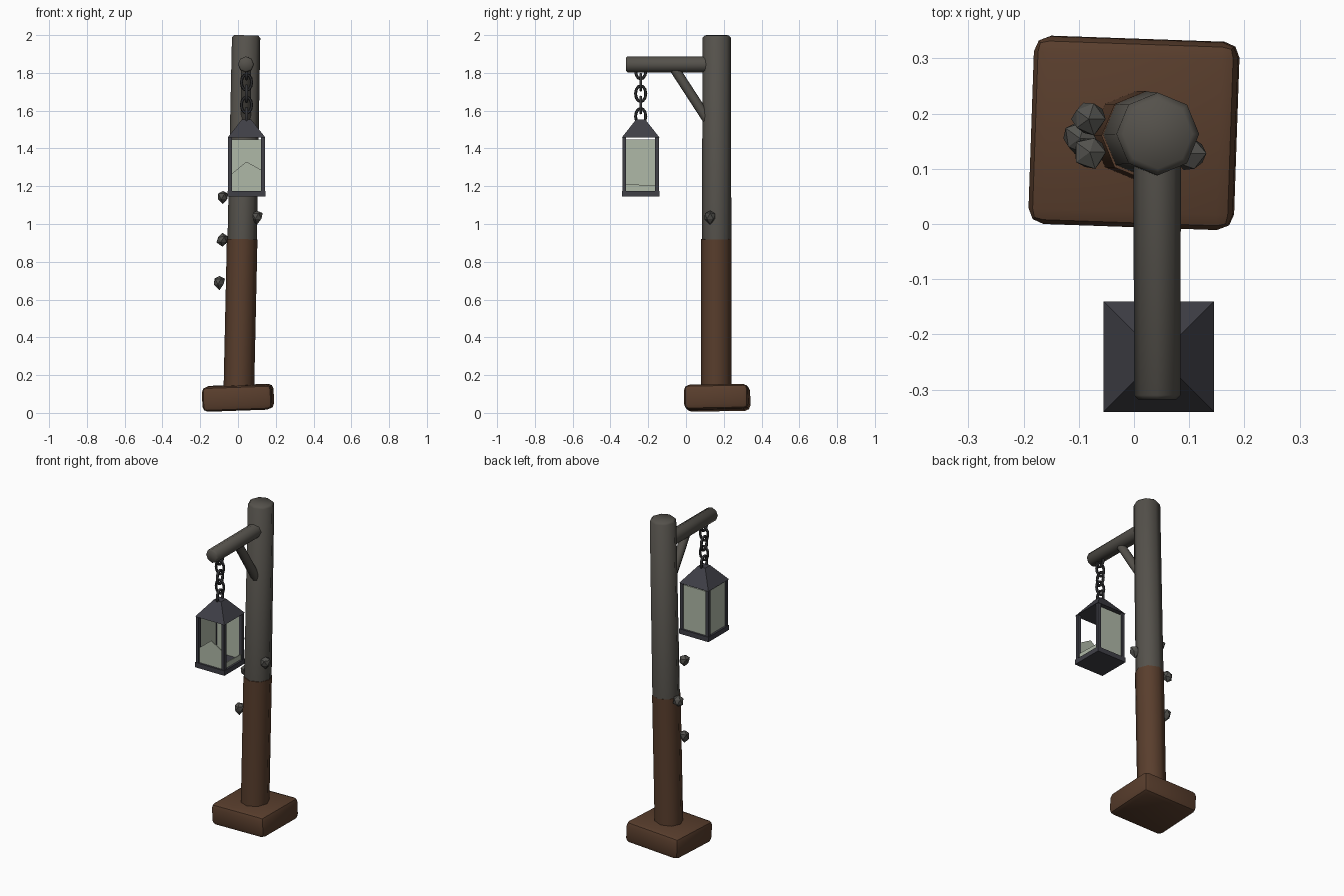
import bpy, bmesh, math, random
from mathutils import Vector, Matrix

cube = bpy.data.objects.get("Cube")
if cube:
    bpy.data.objects.remove(cube)
random.seed(4)


def material(name, r, g, b):
    m = bpy.data.materials.new(name)
    m.use_nodes = True
    m.diffuse_color = (r, g, b, 1)
    m.node_tree.nodes["Principled BSDF"].inputs["Base Color"].default_value = (r, g, b, 1)
    return m


BROWN = material("brown wood", 0.10, 0.048, 0.026)
GREY = material("weathered grey wood", 0.09, 0.083, 0.071)
IRON = material("dark iron", 0.05, 0.05, 0.062)
CHAIN = material("chain metal", 0.035, 0.035, 0.038)
GLASS = material("dusty glass", 0.43, 0.48, 0.39)
FUNGUS = material("grey fungus", 0.085, 0.083, 0.075)


def finish(name, bm, mat, smooth=None):
    bmesh.ops.recalc_face_normals(bm, faces=bm.faces)
    mesh = bpy.data.meshes.new(name)
    bm.to_mesh(mesh)
    bm.free()
    mesh.materials.append(mat)
    ob = bpy.data.objects.new(name, mesh)
    bpy.context.collection.objects.link(ob)
    if smooth:
        bpy.ops.object.select_all(action='DESELECT')
        ob.select_set(True)
        bpy.context.view_layer.objects.active = ob
        bpy.ops.object.shade_smooth_by_angle(angle=math.radians(smooth))
    return ob


def beam(name, a, b, r1, r2, mat, sides=8, lip=0.0):
    """Tapered pole from a to b, with an optional chamfered far end."""
    a, b = Vector(a), Vector(b)
    axis = b - a
    bm = bmesh.new()
    bmesh.ops.create_cone(bm, cap_ends=True, segments=sides, radius1=r1,
                          radius2=r2, depth=axis.length)
    if lip:
        end = max(bm.faces, key=lambda f: f.calc_center_median().z)
        bmesh.ops.inset_region(bm, faces=[end], thickness=lip, depth=lip)
    turn = Vector((0, 0, 1)).rotation_difference(axis).to_matrix().to_4x4()
    bm.transform(Matrix.Translation((a + b) / 2) @ turn)
    return finish(name, bm, mat, 50)


def box(name, centre, size, mat, bevel=0.0, turn=(0, 0, 0)):
    bm = bmesh.new()
    bmesh.ops.create_cube(bm, size=1)
    bm.transform(Matrix.Diagonal((*size, 1)))
    if bevel:
        bmesh.ops.bevel(bm, geom=bm.edges[:], offset=bevel, segments=2,
                        profile=0.5, affect='EDGES')
    rot = Matrix.Identity(4)
    for angle, ax in zip(turn, "XYZ"):
        rot = Matrix.Rotation(math.radians(angle), 4, ax) @ rot
    bm.transform(Matrix.Translation(centre) @ rot)
    return finish(name, bm, mat, 30 if bevel else None)


def pane(name, outline, mat, place, thickness=0.006):
    """Flat plate from an upright outline of (across, height) points."""
    bm = bmesh.new()
    face = bm.faces.new([bm.verts.new((u, -thickness / 2, z)) for u, z in outline])
    out = bmesh.ops.extrude_face_region(bm, geom=[face])
    bmesh.ops.translate(bm, vec=(0, thickness, 0),
                        verts=[v for v in out["geom"] if isinstance(v, bmesh.types.BMVert)])
    bm.transform(place)
    return finish(name, bm, mat)


# Foot block and leaning two-part post
box("foot_block", (0, 0.165, 0.08), (0.37, 0.34, 0.132), BROWN, 0.028, (1, -2, -2))
beam("lower_post", (0.004, 0.16, 0.1), (0.022, 0.16, 0.92), 0.081, 0.081, BROWN)
beam("upper_post", (0.022, 0.162, 0.9), (0.043, 0.163, 1.987), 0.078, 0.075, GREY, lip=0.012)

# Arm and diagonal brace
beam("arm", (0.042, 0.15, 1.845), (0.042, -0.31, 1.845), 0.043, 0.042, GREY, lip=0.008)
beam("brace", (0.042, 0.125, 1.535), (0.042, -0.07, 1.835), 0.026, 0.026, GREY)

# Chain of alternating oval links
LX, LY = 0.045, -0.24
for i in range(5):
    bm = bmesh.new()
    rings = []
    for k in range(12):
        t = math.tau * k / 12
        c = Vector((0, math.cos(t) * 0.027, math.sin(t) * 0.042))
        d = Vector((0, math.cos(t), math.sin(t)))
        rings.append([bm.verts.new(c + 0.008 * (d * math.cos(s) + Vector((math.sin(s), 0, 0))))
                      for s in (math.tau * j / 6 for j in range(6))])
    for k in range(12):
        p, q = rings[k], rings[(k + 1) % 12]
        for j in range(6):
            bm.faces.new((p[j], p[(j + 1) % 6], q[(j + 1) % 6], q[j]))
    bm.transform(Matrix.Translation((LX, LY, 1.81 - 0.06 * i))
                 @ Matrix.Rotation(math.pi / 2 * (i % 2), 4, 'Z'))
    finish(f"chain_link_{i + 1}", bm, CHAIN, 60)

# Lantern frame and roof
box("lantern_floor", (LX, LY, 1.16), (0.2, 0.2, 0.03), IRON)
for sx in (-1, 1):
    for sy in (-1, 1):
        box("lantern_corner_bar", (LX + sx * 0.087, LY + sy * 0.087, 1.315),
            (0.02, 0.02, 0.29), IRON)
bm = bmesh.new()
bmesh.ops.create_cone(bm, cap_ends=True, segments=4, radius1=0.1 * math.sqrt(2),
                      radius2=0.025 * math.sqrt(2), depth=0.095)
bm.transform(Matrix.Translation((LX, LY, 1.505)) @ Matrix.Rotation(math.pi / 4, 4, 'Z'))
finish("lantern_roof", bm, IRON)

# Lantern glass: two whole panes, two broken ones
W, LOW, HIGH = 0.08, 1.175, 1.447
whole = [(-W, LOW), (W, LOW), (W, HIGH), (-W, HIGH)]
shard = [(-W, LOW), (W, LOW), (W, 1.285), (0.0, 1.33), (-W, 1.265)]
sliver = [(-W, LOW), (W, LOW), (W, 1.205), (-W, 1.21)]
for name, outline, quarter in (("front_glass_shard", shard, 0), ("left_glass_sliver", sliver, 1),
                               ("back_glass", whole, 2), ("right_glass", whole, 3)):
    place = (Matrix.Translation((LX, LY, 0)) @ Matrix.Rotation(math.pi / 2 * quarter, 4, 'Z')
             @ Matrix.Translation((0, -0.085, 0)))
    pane(name, outline, GLASS, place)

# Faceted fungus buds on the post
for i, (x, y, z) in enumerate(((-0.08, 0.13, 1.145), (-0.082, 0.19, 0.918),
                               (-0.098, 0.155, 0.695), (0.1, 0.128, 1.042))):
    bm = bmesh.new()
    bmesh.ops.create_icosphere(bm, subdivisions=1, radius=0.033)
    for v in bm.verts:
        v.co *= random.uniform(0.85, 1.1)
        if v.co.z < -0.02:
            v.co = Vector((v.co.x * 0.3, v.co.y * 0.3, v.co.z * 1.3))
    bm.transform(Matrix.Translation((x, y, z)))
    finish(f"fungus_bud_{i + 1}", bm, FUNGUS)
